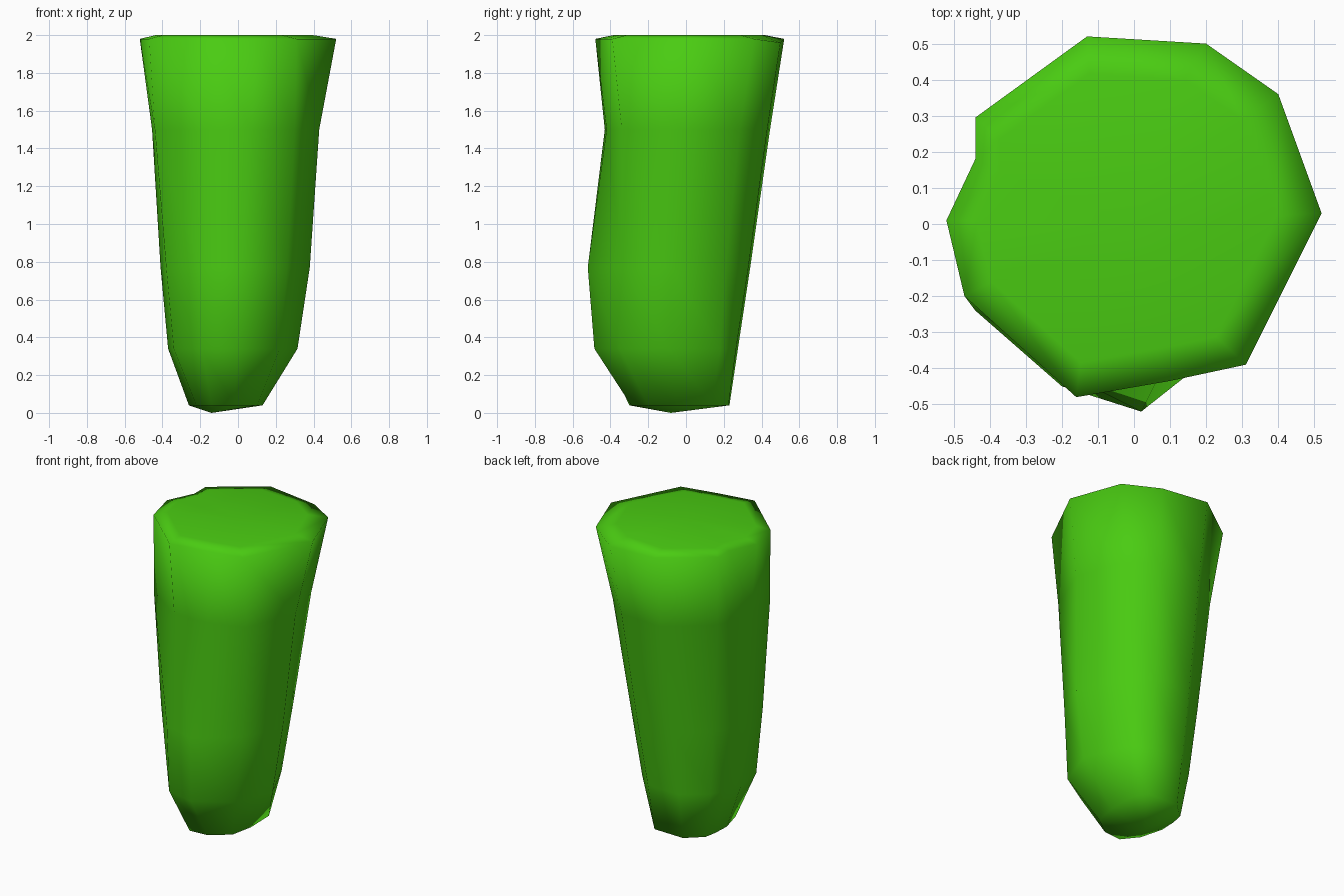
import bpy, bmesh

if "Cube" in bpy.data.objects:
    bpy.data.objects.remove(bpy.data.objects["Cube"])

# Flat green
green = bpy.data.materials.new("leaf green")
green.diffuse_color = (0.068, 0.60, 0.006, 1)
green.use_nodes = True
green.node_tree.nodes["Principled BSDF"].inputs["Base Color"].default_value = green.diffuse_color

# Irregular cross-sections from base to rim, counted clockwise from the back
SECTIONS = {
    .04: [(-.14, .23), (.07, .225), (.125, .14), (.13, -.05), (.1, -.2), (-.02, -.29),
          (-.14, -.3), (-.22, -.2), (-.26, -.05), (-.255, .06), (-.24, .14)],
    .34: [(-.14, .275), (.09, .265), (.19, .18), (.315, -.09), (.22, -.35), (0, -.485),
          (-.19, -.44), (-.34, -.24), (-.37, -.04), (-.34, .07), (-.29, .16)],
    .77: [(-.14, .34), (.12, .33), (.25, .21), (.38, -.08), (.26, -.33), (.02, -.52),
          (-.2, -.45), (-.38, -.25), (-.41, -.03), (-.38, .09), (-.33, .19)],
    1.5: [(-.13, .445), (.165, .43), (.33, .285), (.43, -.02), (.3, -.34), (.07, -.42),
          (-.16, -.43), (-.44, -.24), (-.455, -.02), (-.42, .14), (-.39, .235)],
    1.98: [(-.13, .52), (.2, .5), (.4, .36), (.52, .03), (.31, -.39), (.1, -.435),
           (-.16, -.48), (-.47, -.2), (-.52, .01), (-.44, .18), (-.44, .295)],
}

bm = bmesh.new()
rings = [[bm.verts.new((x, y, z)) for x, y in pts] for z, pts in SECTIONS.items()]
rings[-1][1].co.z = 1.96                     # dipped back corner of the rim

# Slightly raised flat top inside the rim
rings.append([bm.verts.new((v.co.x * .8 - .02, v.co.y * .8, 2)) for v in rings[-1]])

# Side walls
n = len(rings[0])
for a, b in zip(rings, rings[1:]):
    for i in range(n):
        j = (i + 1) % n
        bm.faces.new((a[i], a[j], b[j], b[i]))

# Top and bottom fans
for ring, tip in ((rings[0], (-.14, -.08, 0)), (rings[-1], (0, 0, 2))):
    c = bm.verts.new(tip)
    for i in range(n):
        bm.faces.new((ring[i], ring[(i + 1) % n], c))

bmesh.ops.recalc_face_normals(bm, faces=bm.faces)
for f in bm.faces:
    f.smooth = True

mesh = bpy.data.meshes.new("tapered_stem")
bm.to_mesh(mesh)
bm.free()
mesh.materials.append(green)
bpy.context.collection.objects.link(bpy.data.objects.new("tapered_stem", mesh))
